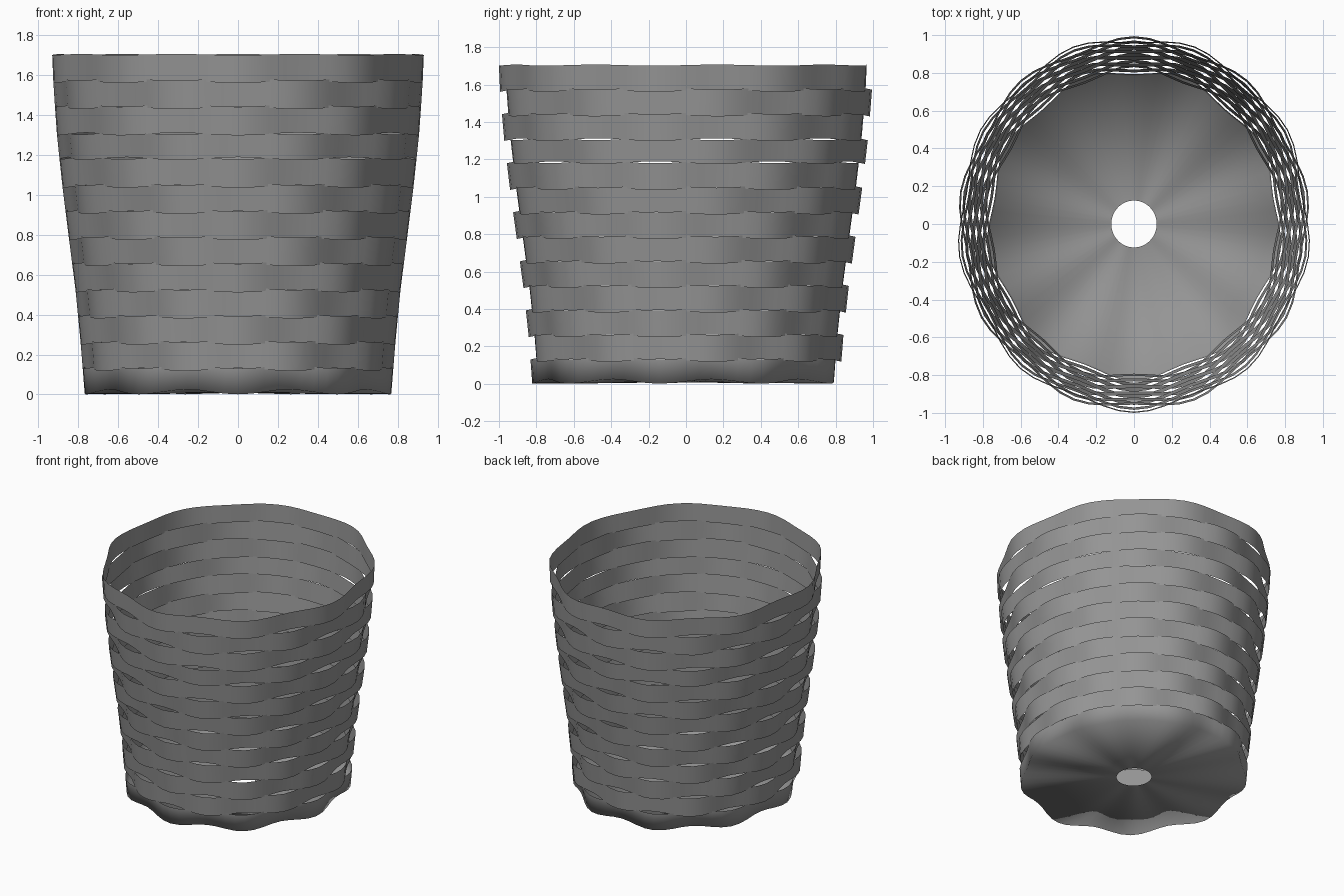
import bpy, bmesh, math

if "Cube" in bpy.data.objects:
    bpy.data.objects.remove(bpy.data.objects["Cube"])

SEG, LOBES, BANDS = 72, 9, 13
PITCH = 1.705 / BANDS
# wall profile: (height, x radius, y radius)
PROFILE = [(0.0, 0.757, 0.802), (0.26, 0.778, 0.822), (0.52, 0.803, 0.85),
           (0.77, 0.835, 0.884), (1.03, 0.868, 0.92), (1.3, 0.897, 0.952),
           (1.55, 0.915, 0.974), (1.72, 0.922, 0.982)]

# dark grey weave
weave = bpy.data.materials.new("dark_weave")
weave.diffuse_color = (0.3, 0.3, 0.3, 1)
weave.use_nodes = True
weave.node_tree.nodes["Principled BSDF"].inputs["Base Color"].default_value = weave.diffuse_color


def radii(z):
    z = min(max(z, 0.0), 1.719)
    for a, b in zip(PROFILE, PROFILE[1:]):
        if z <= b[0]:
            t = (z - a[0]) / (b[0] - a[0])
            return a[1] + t * (b[1] - a[1]), a[2] + t * (b[2] - a[2])


def wavy_loop(bm, z, sign, amp=0.019, lift=0.007):
    # closed loop that bulges out and dips on every lobe
    rx, ry = radii(z)
    verts = []
    for i in range(SEG):
        t = 2 * math.pi * i / SEG
        a = t - math.pi / 2
        w = sign * math.cos(LOBES * t)
        verts.append(bm.verts.new(((rx + amp * w) * math.cos(a),
                                   (ry + amp * w) * math.sin(a),
                                   z - lift * w)))
    return verts


def bridge(bm, lo, hi):
    for i in range(SEG):
        j = (i + 1) % SEG
        bm.faces.new((lo[i], lo[j], hi[j], hi[i])).smooth = True


def finish(bm, name):
    mesh = bpy.data.meshes.new(name)
    bm.to_mesh(mesh)
    bm.free()
    mesh.materials.append(weave)
    bpy.context.collection.objects.link(bpy.data.objects.new(name, mesh))


# woven bands, alternating in and out
for k in range(BANDS):
    sign = 1 if k % 2 == 0 else -1
    over = -0.002 if k == 9 else 0.006
    bm = bmesh.new()
    if k == 0:
        low = wavy_loop(bm, 0.013, sign, lift=0.012)
        # base sheet with a drain hole, joined smoothly to the lowest band
        hole = []
        for i in range(SEG):
            a = 2 * math.pi * i / SEG - math.pi / 2
            hole.append(bm.verts.new((0.12 * math.cos(a),
                                      0.124 * math.sin(a), 0.008)))
        bridge(bm, hole, low)
    else:
        low = wavy_loop(bm, k * PITCH - over, sign)
    if k == BANDS - 1:
        high = wavy_loop(bm, 1.704, sign, lift=0.003)
    else:
        high = wavy_loop(bm, (k + 1) * PITCH + over, sign)
    bridge(bm, low, high)
    finish(bm, "base_and_lowest_band" if k == 0 else f"woven_band_{k + 1:02d}")
